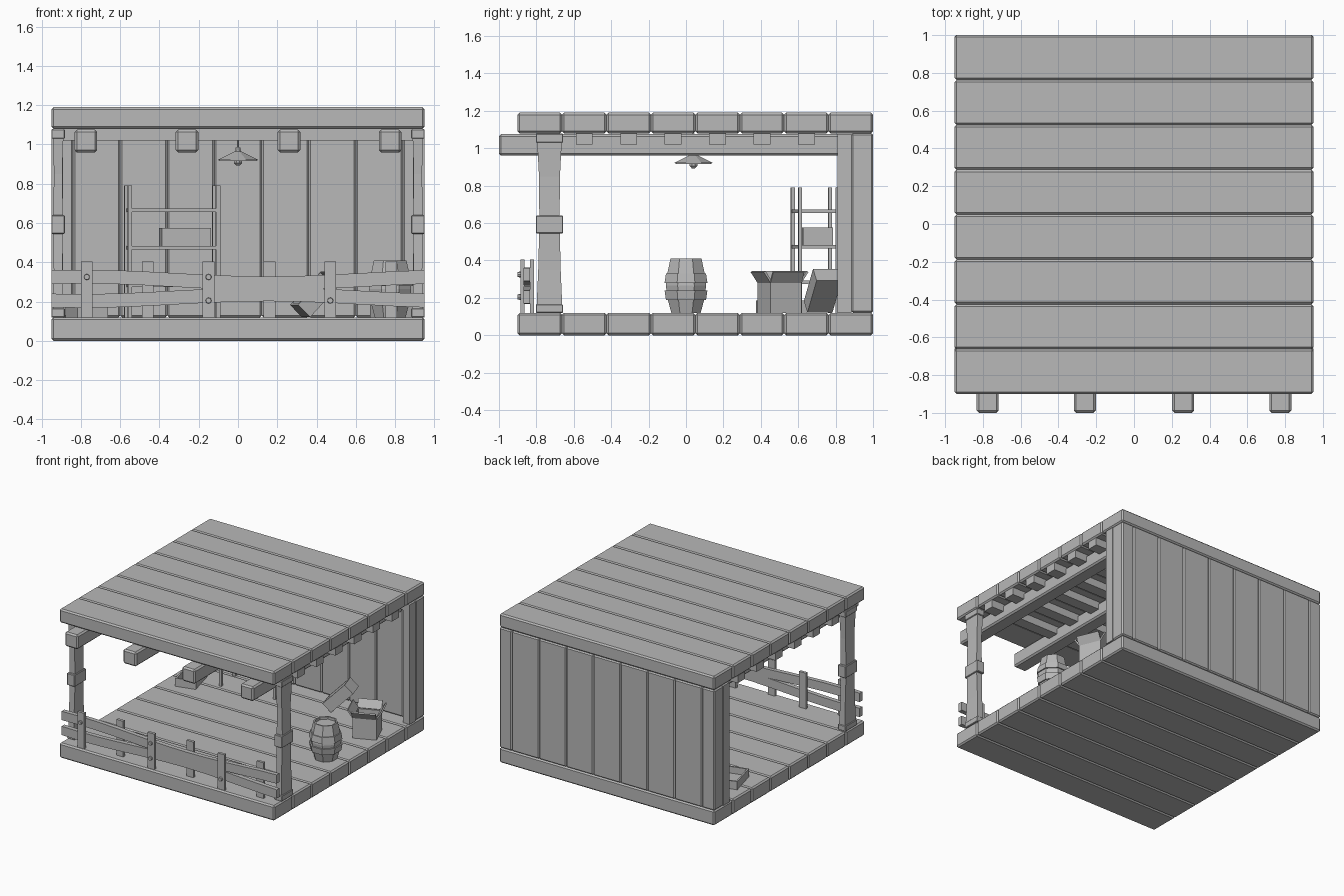
import bpy, bmesh, math
from mathutils import Matrix, Vector

cube = bpy.data.objects.get("Cube")
if cube:
    bpy.data.objects.remove(cube, do_unlink=True)

grey = bpy.data.materials.new("plain grey")
grey.use_nodes = True
COL = (0.48, 0.48, 0.48, 1)
grey.diffuse_color = COL
grey.node_tree.nodes["Principled BSDF"].inputs["Base Color"].default_value = COL


def finish(name, bm, bevel=0):
    bmesh.ops.recalc_face_normals(bm, faces=bm.faces)
    me = bpy.data.meshes.new(name)
    bm.to_mesh(me)
    bm.free()
    me.materials.append(grey)
    ob = bpy.data.objects.new(name, me)
    bpy.context.collection.objects.link(ob)
    if bevel:
        mod = ob.modifiers.new("bevel", 'BEVEL')
        mod.width = bevel
        mod.segments = 1
    return ob


def add_box(bm, lo, hi, place=Matrix()):
    lo, hi = Vector(lo), Vector(hi)
    m = Matrix.Translation((lo + hi) / 2) @ Matrix.Diagonal((*(hi - lo), 1))
    bmesh.ops.create_cube(bm, size=1, matrix=place @ m)


def box(name, lo, hi, bevel=0):
    bm = bmesh.new()
    add_box(bm, lo, hi)
    return finish(name, bm, bevel)


def loft(name, rings, bevel=0):
    """Skin a row of equal rings and cap both ends."""
    bm = bmesh.new()
    vs = [[bm.verts.new(p) for p in r] for r in rings]
    n = len(vs[0])
    for a, b in zip(vs, vs[1:]):
        for i in range(n):
            j = (i + 1) % n
            bm.faces.new((a[i], a[j], b[j], b[i]))
    bm.faces.new(vs[0])
    bm.faces.new(vs[-1])
    return finish(name, bm, bevel)


def turned(name, profile, loc, n=8):
    """Faceted round part from (radius, height) pairs."""
    x, y = loc
    turns = [2 * math.pi * (i + 0.5) / n for i in range(n)]
    return loft(name, [[(x + r * math.cos(t), y + r * math.sin(t), z) for t in turns]
                       for r, z in profile])


# Floor and roof planks, with a batten below each roof plank
W = 1.9 / 8
for i in range(8):
    y0 = -0.9 + i * W
    y1 = y0 + W
    box("floor_plank", (-0.95, y0, 0), (0.95, y1, 0.12), 0.011)
    box("roof_plank", (-0.95, y0, 1.08), (0.95, y1, 1.19), 0.011)
    if 0 < i < 7:
        mid = (y0 + y1) / 2
        box("roof_batten", (-0.94, mid - 0.045, 1.02), (0.94, mid + 0.045, 1.08))

# Back wall: full boards with a half board at each end
edges = [-0.95] + [-0.84 + 0.24 * i for i in range(8)] + [0.95]
for a, b in zip(edges, edges[1:]):
    box("wall_board", (a, 0.885, 0.12), (b, 1.0, 1.08), 0.009)
box("wall_header", (-0.95, 0.81, 1.02), (0.95, 0.885, 1.075))

# Ceiling beams
for x in (-0.775, -0.26, 0.26, 0.775):
    box("ceiling_beam", (x - 0.058, -1.0, 0.96), (x + 0.058, 0.885, 1.075), 0.012)

# Corner posts
for s in (-1, 1):
    xs = sorted((s * 0.89, s * 0.95))
    box("back_post", (xs[0], 0.81, 0.12), (xs[1], 0.885, 1.03))
    cx, cy = s * 0.916, -0.73
    rings = []
    for z, hx, hy in ((0.12, 0.028, 0.07), (0.35, 0.022, 0.06), (0.6, 0.026, 0.054),
                      (0.85, 0.021, 0.056), (1.08, 0.028, 0.068)):
        rings.append([(cx + i * hx, cy + j * hy, z)
                      for i, j in ((-1, -1), (1, -1), (1, 1), (-1, 1))])
    loft("front_post", rings)
    for z0, z1 in ((0.12, 0.165), (0.545, 0.64), (1.03, 1.078)):
        box("post_collar", (cx - 0.034, cy - 0.073, z0), (cx + 0.034, cy + 0.073, z1), 0.004)

# Fence: wavy rails, uprights and bolts
def rail(name, base, wave):
    rings = []
    for i in range(13):
        x = -0.95 + 1.9 * i / 12
        z = base + wave * math.cos(math.pi * x / 0.95 - 0.5)
        rings.append([(x, -0.87, z - 0.035), (x, -0.835, z - 0.035),
                      (x, -0.835, z + 0.035), (x, -0.87, z + 0.035)])
    loft(name, rings)


rail("upper_rail", 0.31, -0.017)
rail("lower_rail", 0.22, 0.017)
for i in range(6):
    x = -0.77 + 0.31 * i
    y = -0.885 if i % 2 == 0 else -0.835
    box("fence_upright", (x - 0.03, y, 0.12), (x + 0.03, y + 0.022, 0.405))
for x, z in ((-0.77, 0.325), (-0.15, 0.325), (-0.15, 0.205), (0.47, 0.205)):
    bm = bmesh.new()
    m = Matrix.Translation((x, -0.89, z)) @ Matrix.Rotation(math.pi / 2, 4, 'X')
    bmesh.ops.create_cone(bm, cap_ends=True, segments=8, radius1=0.016, radius2=0.014,
                          depth=0.02, matrix=m)
    finish("fence_bolt", bm)

# Hanging lamp
LAMP = (0, 0.04)
turned("lamp_cord", ((0.006, 0.96), (0.006, 1.08)), LAMP, 6)
turned("lamp_shade", ((0.115, 0.92), (0.018, 0.965), (0.012, 0.985), (0.008, 0.985),
                      (0.016, 0.96), (0.108, 0.917)), LAMP)
turned("lamp_bulb", ((0.01, 0.893), (0.022, 0.905), (0.022, 0.935), (0.01, 0.955)), LAMP)

# Barrel with a sunken lid and two hoops
BARREL = (0.775, 0)
turned("barrel_body", ((0.085, 0.12), (0.108, 0.2), (0.116, 0.265), (0.108, 0.33),
                       (0.09, 0.41), (0.078, 0.41), (0.078, 0.39)), BARREL)
for z0, r0, r1 in ((0.19, 0.116, 0.124), (0.28, 0.124, 0.116)):
    turned("barrel_hoop", ((r0, z0), (r1, z0 + 0.05)), BARREL)


# Shelf unit, turned slightly
place = Matrix.Translation((-0.335, 0.69, 0)) @ Matrix.Rotation(math.radians(5), 4, 'Z')
bm = bmesh.new()
for x in (-0.225, 0.225):
    for y in (-0.1, 0.1):
        add_box(bm, (x - 0.011, y - 0.01, 0.12), (x + 0.011, y + 0.01, 0.79), place)
for z in (0.275, 0.465, 0.655):
    add_box(bm, (-0.225, -0.105, z), (0.225, 0.105, z + 0.018), place)
finish("shelf_unit", bm)
bm = bmesh.new()
add_box(bm, (-0.06, -0.08, 0.483), (0.19, 0.08, 0.575), place)
finish("shelf_box", bm)


# Open crates
def crate(name, place, w, d, h, flaps=False):
    bm = bmesh.new()
    t = 0.012
    add_box(bm, (-w, -d, 0), (w, d, t), place)
    for s in (-1, 1):
        for half, other, turn in ((w, d, 0), (d, w, math.pi / 2)):
            side = place @ Matrix.Rotation(turn, 4, 'Z') @ Matrix.Diagonal((s, 1, 1, 1))
            add_box(bm, (half - t, -other, 0), (half, other, h), side)
            if flaps:
                hinge = side @ Matrix.Translation((half, 0, h)) @ Matrix.Rotation(0.6, 4, 'Y')
                add_box(bm, (-t, -other, 0), (0, other, 0.07), hinge)
    finish(name, bm)


crate("flap_box", Matrix.Translation((0.79, 0.5, 0.12)) @ Matrix.Rotation(0.4, 4, 'Z'),
      0.09, 0.09, 0.16, True)
crate("leaning_crate", Matrix.Translation((0.36, 0.72, 0.135))
      @ Matrix.Rotation(0.3, 4, 'Z') @ Matrix.Rotation(-0.8, 4, 'Y')
      @ Matrix.Translation((0.1, 0, 0)), 0.12, 0.07, 0.09)
crate("low_crate", Matrix.Translation((-0.77, 0.51, 0.12)) @ Matrix.Rotation(0.25, 4, 'Z'),
      0.08, 0.12, 0.065)
